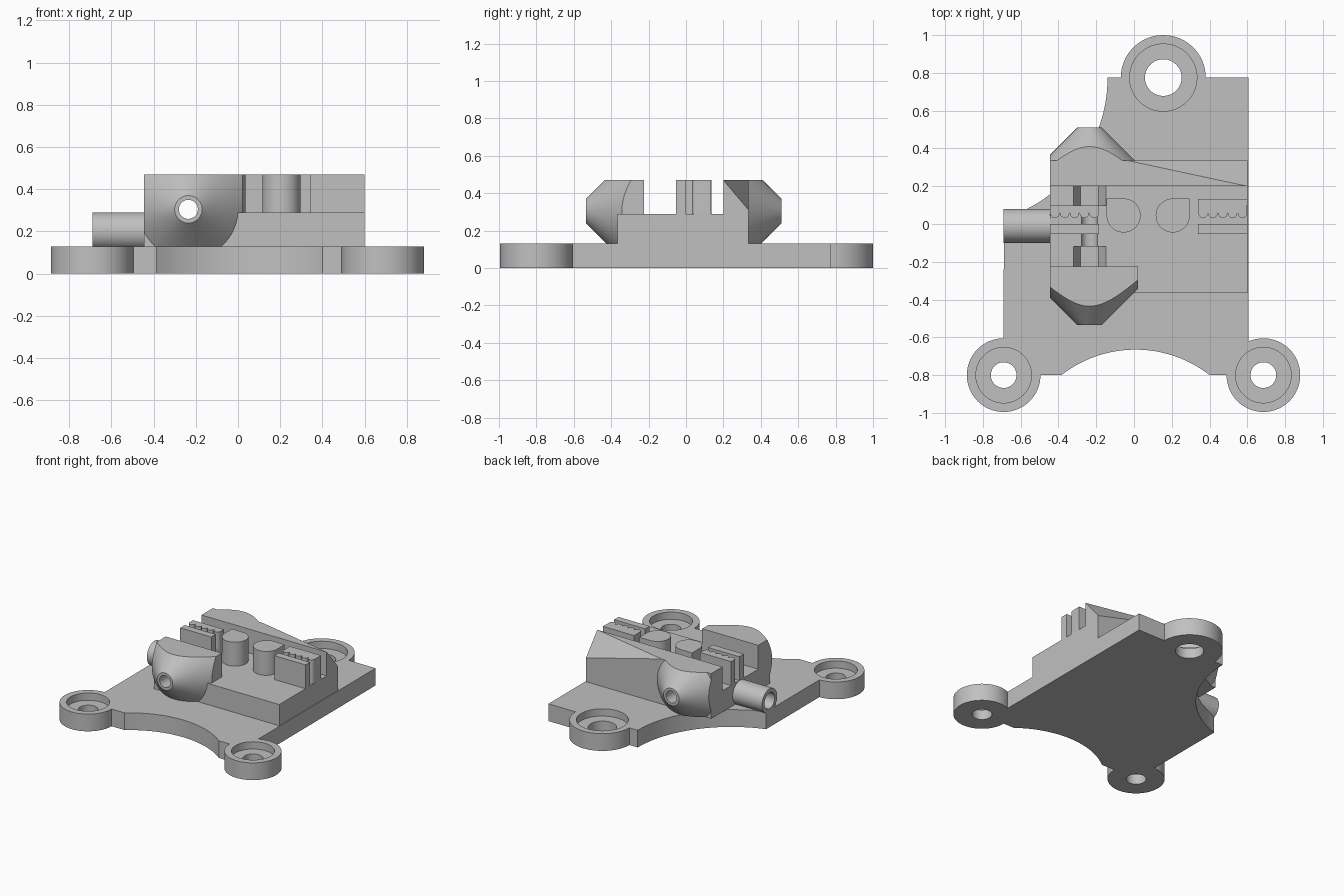
import bpy, bmesh, math
from mathutils import Matrix, Vector

if "Cube" in bpy.data.objects:
    bpy.data.objects.remove(bpy.data.objects["Cube"], do_unlink=True)

grey = bpy.data.materials.new("plain_grey")
grey.use_nodes = True
grey.diffuse_color = (0.53, 0.53, 0.53, 1)
grey.node_tree.nodes["Principled BSDF"].inputs["Base Color"].default_value = grey.diffuse_color

PLATE_TOP, BLOCK_TOP, TOP = 0.13, 0.29, 0.47
ROD_X, ROD_Z = -0.235, 0.305


def finish(name, bm):
    bmesh.ops.recalc_face_normals(bm, faces=bm.faces)
    mesh = bpy.data.meshes.new(name)
    bm.to_mesh(mesh)
    bm.free()
    mesh.materials.append(grey)
    obj = bpy.data.objects.new(name, mesh)
    bpy.context.collection.objects.link(obj)
    return obj


def box(name, x, y, z):
    bm = bmesh.new()
    bmesh.ops.create_cube(bm, size=1)
    for v in bm.verts:
        v.co = [(r[0] + r[1]) / 2 + c * (r[1] - r[0]) for c, r in zip(v.co, (x, y, z))]
    return finish(name, bm)


def rod(name, start, end, r1, r2=None, sides=64, turn=0):
    """Cylinder or cone between two points."""
    a, b = Vector(start), Vector(end)
    spin = (b - a).to_track_quat('Z', 'Y').to_matrix().to_4x4()
    bm = bmesh.new()
    bmesh.ops.create_cone(bm, cap_ends=True, segments=sides, radius1=r1,
                          radius2=r1 if r2 is None else r2, depth=(b - a).length,
                          matrix=Matrix.Translation((a + b) / 2) @ spin @ Matrix.Rotation(turn, 4, 'Z'))
    return finish(name, bm)


def prism(name, points, z0, z1):
    bm = bmesh.new()
    face = bm.faces.new([bm.verts.new((x, y, z0)) for x, y in points])
    out = bmesh.ops.extrude_face_region(bm, geom=[face])
    for v in out["geom"]:
        if isinstance(v, bmesh.types.BMVert):
            v.co.z = z1
    return finish(name, bm)


def arc(cx, cy, r, a0, a1, n=24):
    return [(cx + r * math.cos(math.radians(a0 + (a1 - a0) * i / n)),
             cy + r * math.sin(math.radians(a0 + (a1 - a0) * i / n))) for i in range(n + 1)]


def combine(obj, other, operation, keep=False):
    mod = obj.modifiers.new("cut", 'BOOLEAN')
    mod.operation, mod.solver, mod.object = operation, 'EXACT', other
    bpy.context.view_layer.objects.active = obj
    bpy.ops.object.modifier_apply(modifier=mod.name)
    if not keep:
        bpy.data.objects.remove(other, do_unlink=True)


# Base plate with two concave edges
outline = ([(-0.69, -0.8), (-0.385, -0.8)]
           + arc(0.008, -1.303, 0.638, 127, 53)
           + [(0.4, -0.8), (0.605, -0.8), (0.605, 0.775)]
           + arc(-0.92, 0.775, 0.78, 0, -72.8))
plate = prism("base_plate", outline, 0, PLATE_TOP)

# Counterbored mounting ears
ears = [(0.155, 0.775, 0.225, 0.178, 0.097),
        (-0.69, -0.8, 0.195, 0.147, 0.068),
        (0.685, -0.8, 0.195, 0.147, 0.068)]
for x, y, r, bore, hole in ears:
    combine(plate, rod("ear", (x, y, 0), (x, y, PLATE_TOP), r), 'UNION')
for x, y, r, bore, hole in ears:
    combine(plate, rod("bore", (x, y, 0.075), (x, y, 0.3), bore), 'DIFFERENCE')
    combine(plate, rod("hole", (x, y, -0.1), (x, y, 0.3), hole), 'DIFFERENCE')

# Raised block
block = box("raised_block", (-0.445, 0.6), (-0.365, 0.335), (PLATE_TOP, BLOCK_TOP))

# Rear wall with a slanted corner
bm = bmesh.new()
for x, y, z in [(-0.445, 0.2, BLOCK_TOP), (0.6, 0.2, BLOCK_TOP), (-0.445, 0.335, BLOCK_TOP),
                (0.6, 0.335, BLOCK_TOP), (-0.445, 0.2, TOP), (0.6, 0.2, TOP),
                (-0.445, 0.335, TOP), (-0.03, 0.335, TOP), (0.6, 0.335, 0.31)]:
    bm.verts.new((x, y, z))
bmesh.ops.convex_hull(bm, input=bm.verts)
bmesh.ops.dissolve_limit(bm, angle_limit=0.01, verts=bm.verts, edges=bm.edges)
wall = finish("rear_wall", bm)

# Conical bosses trimmed to a box
bosses = []
for name, tip, base in (("front_boss", -0.535, -0.225), ("rear_boss", 0.51, 0.2)):
    boss = box(name, (-0.445, 0.022), sorted((tip, base)), (PLATE_TOP, TOP))
    cone = rod("cone", (ROD_X, tip, ROD_Z), (ROD_X, base, ROD_Z), 0.065, 0.375, sides=96)
    combine(boss, cone, 'INTERSECT')
    bosses.append(boss)

# Belt clamps: a scalloped bar facing a thin plate
clamps = []
for side, x0, x1, back in (("right", -0.445, -0.185, 0.098), ("left", 0.34, 0.6, 0.133)):
    step = (x1 - x0) / 5
    edge = [(x1, back), (x0, back)]
    for i in range(5):
        edge += arc(x0 + step * (i + 0.5), 0.057, step / 2 - 0.001, 180, 360, 10)
    clamps.append(prism(side + "_toothed_bar", edge, BLOCK_TOP, TOP))
    clamps.append(box(side + "_clamp_plate", (x0, x1), (-0.053, 0), (BLOCK_TOP, TOP)))

# Belt posts: round with one square corner
for name, cx, s in (("right_post", -0.055, 1), ("left_post", 0.205, -1)):
    shape = [(cx + s * x, 0.045 + y) for x, y in arc(0, 0, 0.09, -180, 90, 48) + [(-0.09, 0.09)]]
    prism(name, shape, BLOCK_TOP, TOP)

# Side tube
tube = rod("side_tube", (-0.69, -0.01, 0.2), (-0.44, -0.01, 0.2), 0.09)
bore = rod("tube_bore", (-0.8, -0.01, 0.2), (-0.3, -0.01, 0.2), 0.06)
combine(tube, bore, 'DIFFERENCE', keep=True)
combine(block, bore, 'DIFFERENCE')

# Hexagonal nut pockets and the long rod hole
for y0, y1 in ((-0.225, -0.12), (0.098, 0.2)):
    nut = rod("nut", (ROD_X, y0, ROD_Z), (ROD_X, y1, ROD_Z), 0.095, sides=6)
    # Put two corners level with the axis
    if max(v.co.x for v in nut.data.vertices) < ROD_X + 0.09:
        bpy.data.objects.remove(nut, do_unlink=True)
        nut = rod("nut", (ROD_X, y0, ROD_Z), (ROD_X, y1, ROD_Z), 0.095, sides=6, turn=math.pi / 6)
    combine(block, nut, 'DIFFERENCE')
hole = rod("rod_hole", (ROD_X, -0.8, ROD_Z), (ROD_X, 0.8, ROD_Z), 0.045, sides=48)
for part in [block, wall] + bosses + clamps[:2]:
    combine(part, hole, 'DIFFERENCE', keep=True)
bpy.data.objects.remove(hole, do_unlink=True)

# Smooth the round surfaces, keep edges sharp
for obj in bpy.context.scene.objects:
    if obj.type == 'MESH':
        obj.select_set(True)
        bpy.context.view_layer.objects.active = obj
bpy.ops.object.shade_smooth_by_angle(angle=math.radians(25))
